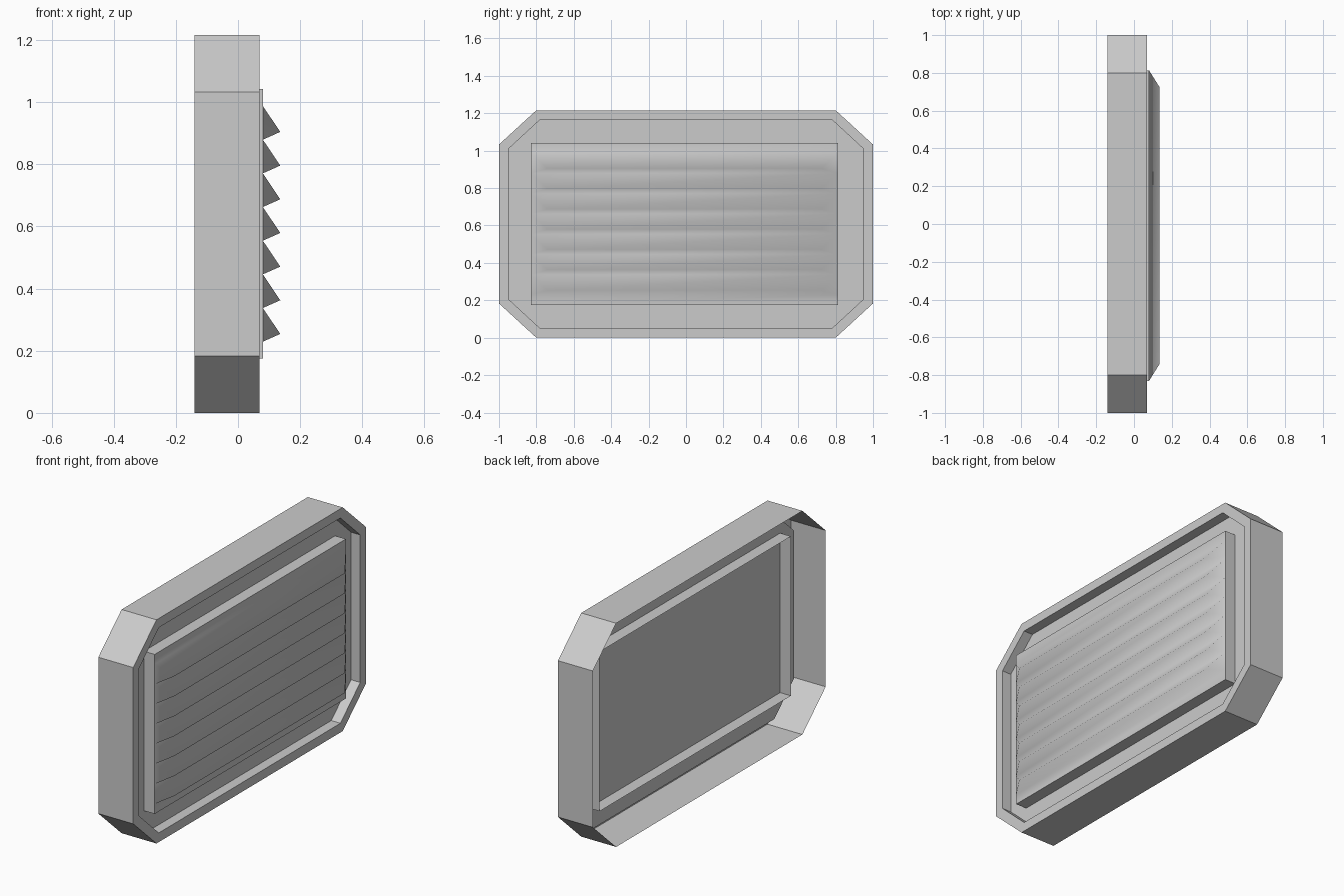
import bpy, bmesh

if "Cube" in bpy.data.objects:
    bpy.data.objects.remove(bpy.data.objects["Cube"])


def make(name, verts, faces, smooth=False):
    me = bpy.data.meshes.new(name)
    me.from_pydata(verts, [], faces)
    bm = bmesh.new()
    bm.from_mesh(me)
    for f in bm.faces:
        f.smooth = smooth
    bm.to_mesh(me)
    bm.free()
    ob = bpy.data.objects.new(name, me)
    bpy.context.collection.objects.link(ob)
    return ob


def loft(name, rings, cap=False):
    """Bridge equal-length closed rings; optionally fill the last one."""
    n = len(rings[0])
    verts = [p for r in rings for p in r]
    faces = []
    for k in range(len(rings) - 1):
        a, b = k * n, (k + 1) * n
        for i in range(n):
            j = (i + 1) % n
            faces.append((a + i, a + j, b + j, b + i))
    if cap:
        faces.append(tuple(range(len(verts) - n, len(verts))))
    return make(name, verts, faces)


def octagon(x, hy, z0, z1, cy, cz):
    return [(x, -hy + cy, z0), (x, hy - cy, z0), (x, hy, z0 + cz), (x, hy, z1 - cz),
            (x, hy - cy, z1), (x, -hy + cy, z1), (x, -hy, z1 - cz), (x, -hy, z0 + cz)]


def rect(x):
    return [(x, Y0, Z0), (x, Y1, Z0), (x, Y1, Z1), (x, Y0, Z1)]


XB, XF, XP = -0.14, 0.07, 0.015           # open back, front rim, recessed panel
Y0, Y1, Z0, Z1 = -0.83, 0.813, 0.175, 1.042  # grille rectangle

# Open-backed octagonal housing with front lip and recessed panel
outer = (1.0, 0.0, 1.216, 0.2, 0.183)
inner = (0.95, 0.05, 1.166, 0.17, 0.157)
loft("housing", [octagon(XB, *outer), octagon(XF, *outer),
                 octagon(XF, *inner), octagon(XP, *inner)], cap=True)

# Rectangular duct passing through the panel
loft("grille_duct", [rect(-0.05), rect(0.08)])

# Smooth-shaded louvre sheet: seven slats between flat borders
slats = 7
pitch = (Z1 - Z0) / (slats + 1)
root = Z0 + pitch / 2
rows = [(0.08, Z0, 0)]
for i in range(slats):
    rows += [(0.08, root + i * pitch, 0), (0.136, root + i * pitch + 0.025, 0.09)]
rows += [(0.08, Z1 - pitch / 2, 0), (0.08, Z1, 0)]
verts, faces = [], []
for x, z, inset in rows:
    verts += [(x, Y0 + inset, z), (x, Y1 - inset, z)]
for k in range(len(rows) - 1):
    faces.append((2 * k, 2 * k + 1, 2 * k + 3, 2 * k + 2))
for i in range(slats):                    # slanted slat ends
    a = 2 * (1 + 2 * i)
    faces += [(a, a + 2, a + 4), (a + 1, a + 5, a + 3)]
make("louvres", verts, faces, smooth=True)
